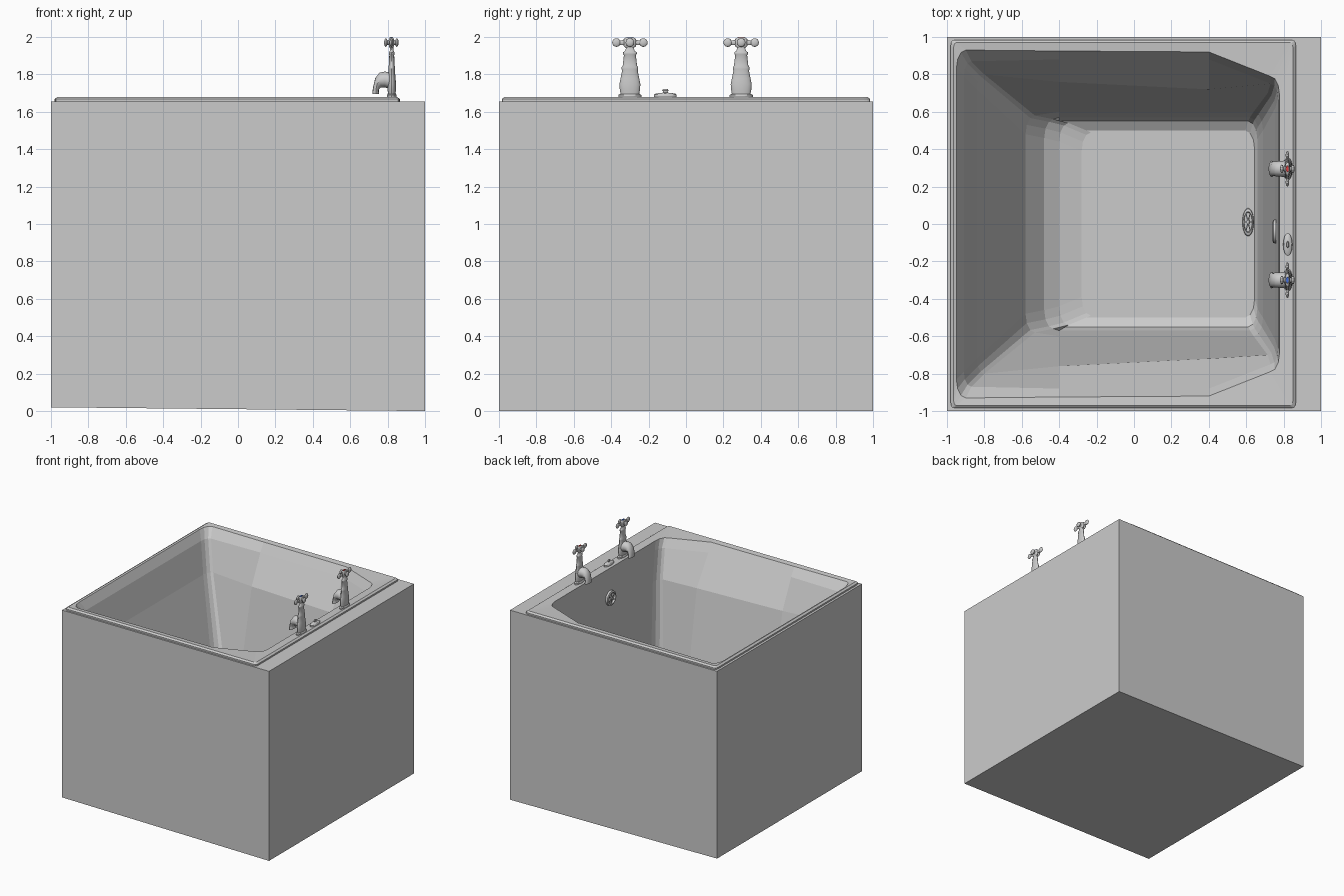
import bpy, bmesh
from math import sin, cos, pi, radians
from mathutils import Vector, Matrix

if "Cube" in bpy.data.objects:
    bpy.data.objects.remove(bpy.data.objects["Cube"])

XS = 0.41  # fittings are squashed along x


def finish(name, bm, smooth=True, color=None):
    me = bpy.data.meshes.new(name)
    bm.to_mesh(me)
    bm.free()
    ob = bpy.data.objects.new(name, me)
    bpy.context.collection.objects.link(ob)
    if smooth:
        bpy.ops.object.select_all(action='DESELECT')
        ob.select_set(True)
        bpy.context.view_layer.objects.active = ob
        bpy.ops.object.shade_smooth_by_angle(angle=radians(40))
    if color:
        mat = bpy.data.materials.new(name)
        mat.diffuse_color = color
        mat.use_nodes = True
        mat.node_tree.nodes["Principled BSDF"].inputs["Base Color"].default_value = mat.diffuse_color
        me.materials.append(mat)
    return ob


def loft(bm, rings, cap_start=False, cap_end=False):
    vs = [[bm.verts.new(p) for p in r] for r in rings]
    n = len(vs[0])
    for a, b in zip(vs, vs[1:]):
        for i in range(n):
            j = (i + 1) % n
            bm.faces.new((a[i], a[j], b[j], b[i]))
    if cap_start:
        bm.faces.new(vs[0][::-1])
    if cap_end:
        bm.faces.new(vs[-1])


def lathe(bm, prof, n=20):
    loft(bm, [[(r * cos(2 * pi * i / n), r * sin(2 * pi * i / n), z)
               for i in range(n)] for r, z in prof], True, True)


def tube(bm, pts, n=12):
    # pts: (x, z, radius) path in the xz plane
    rings = []
    for k, (x, z, r) in enumerate(pts):
        a, b = pts[max(k - 1, 0)], pts[min(k + 1, len(pts) - 1)]
        t = Vector((b[0] - a[0], 0, b[1] - a[1])).normalized()
        side = Vector((0, 1, 0))
        up = t.cross(side)
        c = Vector((x, 0, z))
        rings.append([c + r * (side * cos(2 * pi * i / n) + up * sin(2 * pi * i / n))
                      for i in range(n)])
    loft(bm, rings, True, True)


def place(bm, x, y, z):
    bmesh.ops.recalc_face_normals(bm, faces=bm.faces)
    bmesh.ops.transform(bm, verts=bm.verts,
                        matrix=Matrix.Translation((x, y, z)) @ Matrix.Diagonal((XS, 1, 1, 1)))


# Surround: outer box with a ledge round the tub
def rect(x0, x1, w, z, zl=None):
    zl = z if zl is None else zl
    return [(x0, -w, zl), (x1, -w, z), (x1, w, z), (x0, w, zl)]


bm = bmesh.new()
loft(bm, [rect(-1, 1, 1, 0, 0.02), rect(-1, 1, 1, 1.655), rect(-0.96, 0.84, 0.96, 1.655)], cap_start=True)
finish("bath_surround", bm, smooth=False)


# Tub: lofted rounded rings from the rim down to the floor
def tub_ring(x0, x1, wl, wm, wr, z, r, xm=0.4):
    half = []
    for k in range(4):
        a = pi + k * pi / 6
        half.append((x0 + r * 0.5 * (1 + cos(a)), -wl + r * (1 + sin(a))))
    half += [(-0.4, -(wl + wm) / 2 if wl > wm else -wm), (xm, -wm)]
    for k in range(4):
        a = 1.5 * pi + k * pi / 6
        half.append((x1 - r * 0.5 * (1 - cos(a)), -wr + r * (1 + sin(a))))
    return [(x, y, z) for x, y in half] + [(x, -y, z) for x, y in reversed(half)]


bm = bmesh.new()
loft(bm, [
    tub_ring(-0.98, 0.865, 0.985, 0.985, 0.985, 1.65, 0.03),
    tub_ring(-0.98, 0.865, 0.985, 0.985, 0.985, 1.668, 0.03),
    tub_ring(-0.965, 0.85, 0.97, 0.97, 0.97, 1.68, 0.03),
    tub_ring(-0.95, 0.778, 0.93, 0.92, 0.79, 1.675, 0.10),
    tub_ring(-0.91, 0.770, 0.87, 0.88, 0.75, 1.60, 0.08),
    tub_ring(-0.84, 0.755, 0.80, 0.72, 0.70, 1.35, 0.08),
    tub_ring(-0.58, 0.690, 0.58, 0.60, 0.60, 0.62, 0.10),
    tub_ring(-0.48, 0.670, 0.56, 0.57, 0.57, 0.50, 0.10),
    tub_ring(-0.40, 0.660, 0.54, 0.55, 0.55, 0.45, 0.10),
    tub_ring(-0.28, 0.645, 0.49, 0.50, 0.50, 0.42, 0.10),
], cap_end=True)
finish("tub", bm, smooth=False)


# Taps: turned pillar, curved spout, cross handle
def tap(name, y, color):
    bm = bmesh.new()
    lathe(bm, [(0.062, 0), (0.062, 0.012), (0.05, 0.018), (0.054, 0.04), (0.056, 0.07),
               (0.05, 0.10), (0.042, 0.14), (0.044, 0.15), (0.044, 0.16), (0.038, 0.17),
               (0.032, 0.225), (0.037, 0.23), (0.037, 0.24), (0.026, 0.247), (0.02, 0.265)])
    place(bm, 0.822, y, 1.678)
    finish(name + "_pillar", bm)

    bm = bmesh.new()
    tube(bm, [(0.0, 0.085, 0.045), (-0.09, 0.095, 0.042), (-0.15, 0.092, 0.04),
              (-0.19, 0.072, 0.039), (-0.205, 0.045, 0.038), (-0.207, 0.03, 0.044),
              (-0.207, 0.018, 0.044)])
    place(bm, 0.822, y, 1.678)
    finish(name + "_spout", bm)

    bm = bmesh.new()
    lathe(bm, [(0.02, -0.03), (0.034, -0.018), (0.034, 0.018), (0.022, 0.026)], 16)
    for k in range(4):
        rot = Matrix.Rotation(k * pi / 2, 4, 'Z')
        bmesh.ops.create_cone(bm, segments=10, cap_ends=True, radius1=0.015, radius2=0.01, depth=0.06,
                              matrix=rot @ Matrix.Translation((0.05, 0, 0)) @ Matrix.Rotation(pi / 2, 4, 'Y'))
        bmesh.ops.create_uvsphere(bm, u_segments=12, v_segments=8, radius=0.023,
                                  matrix=rot @ Matrix.Translation((0.072, 0, 0)))
    place(bm, 0.82, y, 1.97)
    finish(name + "_handle", bm)

    bm = bmesh.new()
    lathe(bm, [(0.018, 0), (0.016, 0.006)], 16)
    place(bm, 0.82, y, 1.994)
    finish(name + "_marker", bm, color=color)


tap("hot_tap", 0.295, (0.7, 0.05, 0.05, 1))
tap("cold_tap", -0.3, (0.05, 0.15, 0.7, 1))

# Plug holder on the rim between the taps
bm = bmesh.new()
lathe(bm, [(0.06, 0), (0.06, 0.014), (0.05, 0.02), (0.014, 0.024),
           (0.012, 0.03), (0.018, 0.036), (0.012, 0.043)])
place(bm, 0.822, -0.11, 1.678)
finish("plug", bm)


# Grilles: flanged ring with cross bars
def grille(name, r, matrix):
    bm = bmesh.new()
    n = 24
    loft(bm, [[(q * cos(2 * pi * i / n), q * sin(2 * pi * i / n), z) for i in range(n)]
              for q, z in ((r, 0), (r * 0.95, 0.015), (r * 0.75, 0.02), (r * 0.68, 0.004))])
    for k in range(3):
        bmesh.ops.create_cube(bm, size=1, matrix=Matrix.Rotation(k * pi / 3, 4, 'Z')
                              @ Matrix.Translation((0, 0, 0.008)) @ Matrix.Diagonal((r * 1.5, r * 0.15, 0.01, 1)))
    bmesh.ops.create_cone(bm, segments=12, cap_ends=True, radius1=r * 0.25, radius2=r * 0.2,
                          depth=0.018, matrix=Matrix.Translation((0, 0, 0.01)))
    bmesh.ops.transform(bm, verts=bm.verts, matrix=matrix)
    finish(name, bm)


grille("drain", 0.075, Matrix.Translation((0.61, 0.01, 0.42)) @ Matrix.Diagonal((XS, 1, 1, 1)))
grille("overflow", 0.065, Matrix.Translation((0.76, -0.04, 1.43)) @ Matrix.Rotation(-pi / 2, 4, 'Y'))
